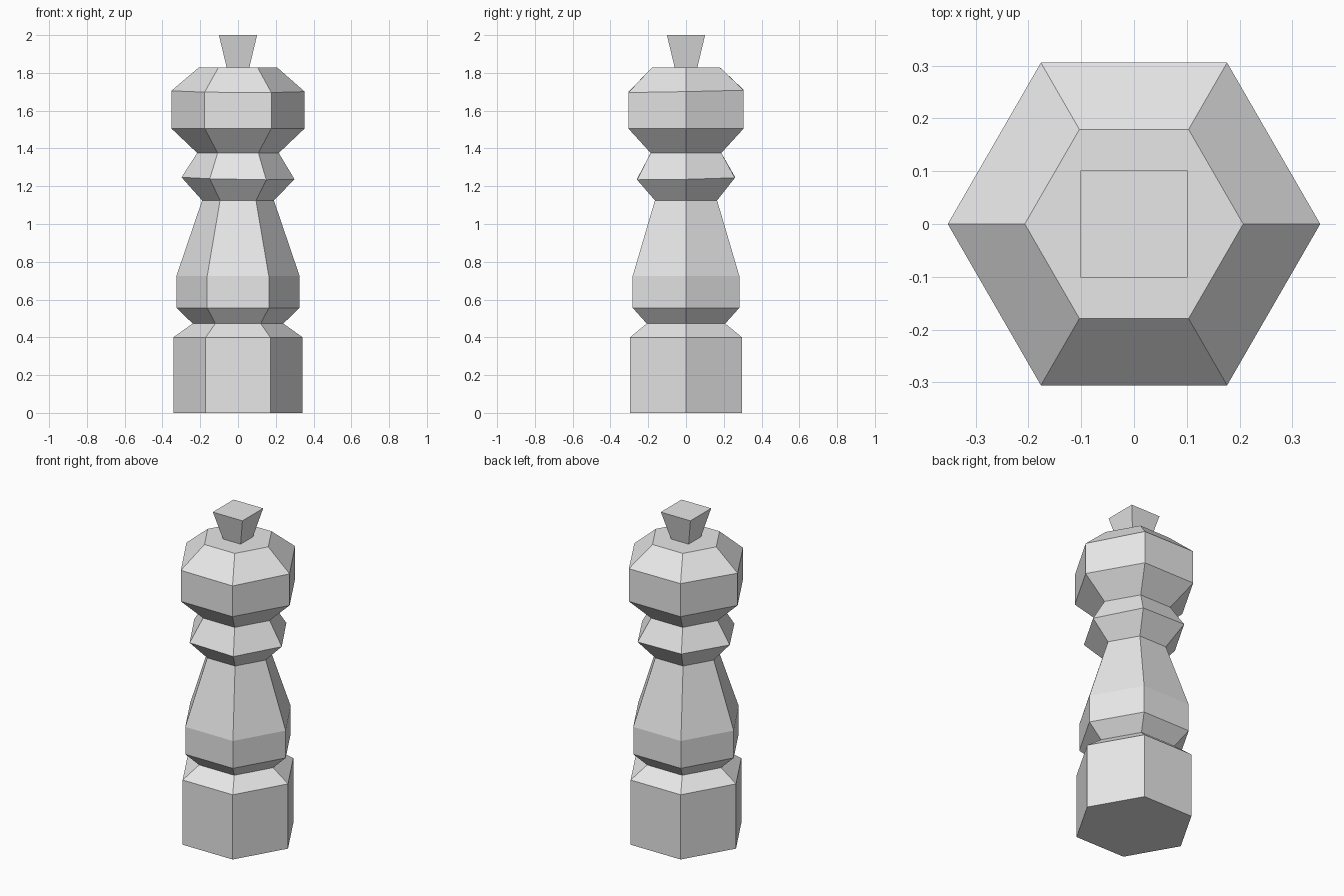
import bpy, bmesh
from math import cos, sin, tau

cube = bpy.data.objects.get("Cube")
if cube:
    bpy.data.objects.remove(cube, do_unlink=True)

grey = bpy.data.materials.new("plain_grey")
grey.use_nodes = True
colour = (0.8, 0.8, 0.8, 1)
grey.diffuse_color = colour
grey.node_tree.nodes["Principled BSDF"].inputs["Base Color"].default_value = colour


def lathe(name, profile, sides, turn=0):
    """Stack flat-sided rings of (radius, height, tilt x, tilt y) and cap both ends."""
    bm = bmesh.new()
    rings = []
    for r, z, tx, ty in profile:
        ring = []
        for i in range(sides):
            a = tau * (i + turn) / sides
            x, y = r * cos(a), r * sin(a)
            ring.append(bm.verts.new((x, y, z + tx * x + ty * y)))
        rings.append(ring)
    for low, high in zip(rings, rings[1:]):
        for i in range(sides):
            j = (i + 1) % sides
            bm.faces.new((low[i], low[j], high[j], high[i]))
    bm.faces.new(rings[0][::-1])
    bm.faces.new(rings[-1])
    mesh = bpy.data.meshes.new(name)
    bm.to_mesh(mesh)
    bm.free()
    mesh.materials.append(grey)
    obj = bpy.data.objects.new(name, mesh)
    bpy.context.collection.objects.link(obj)
    return obj


# Six-sided body: base, groove, belly, waist, collar, head
body = [
    (0.342, 0.0, 0, 0), (0.342, 0.40, 0, 0),
    (0.24, 0.473, 0, 0),
    (0.326, 0.556, 0, 0), (0.326, 0.725, 0, 0),
    (0.19, 1.125, 0, 0),
    (0.299, 1.242, -0.018, 0.02),
    (0.216, 1.376, 0, 0),
    (0.353, 1.506, 0, 0), (0.353, 1.703, -0.006, 0.02),
    (0.207, 1.829, 0, 0),
]
lathe("body", body, 6)

# Flared square knob on the head
lathe("top_knob", [(0.085, 1.829, 0, 0), (0.143, 2.0, 0, 0)], 4, 0.5)
